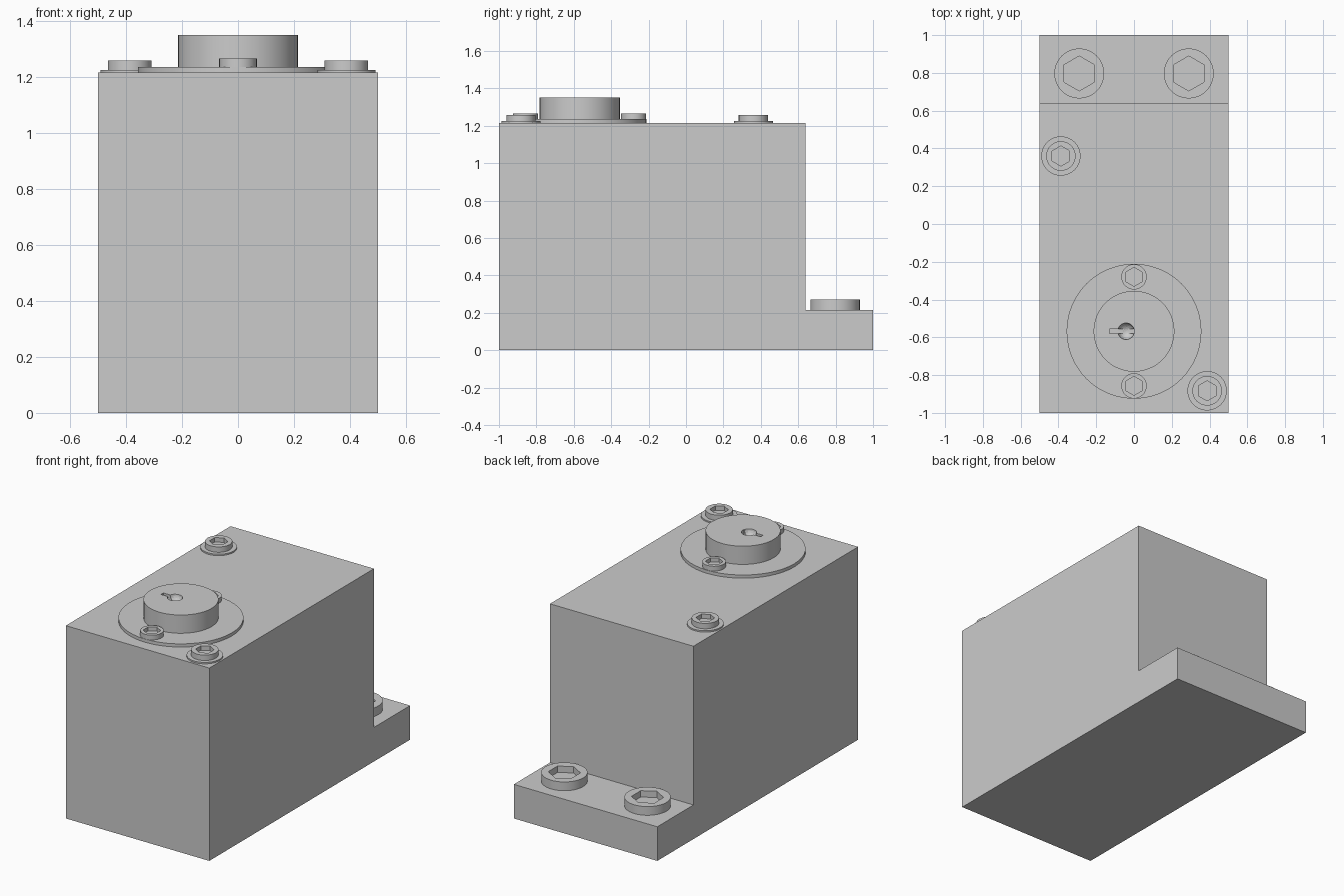
import bpy, bmesh
from math import sin, cos, pi, radians

if "Cube" in bpy.data.objects:
    bpy.data.objects.remove(bpy.data.objects["Cube"])

SEG = 48


def finish(name, bm, smooth=True):
    bmesh.ops.recalc_face_normals(bm, faces=bm.faces)
    me = bpy.data.meshes.new(name)
    bm.to_mesh(me)
    bm.free()
    ob = bpy.data.objects.new(name, me)
    bpy.context.collection.objects.link(ob)
    if smooth:
        bpy.ops.object.select_all(action='DESELECT')
        ob.select_set(True)
        bpy.context.view_layer.objects.active = ob
        bpy.ops.object.shade_smooth_by_angle(angle=radians(25))
    return ob


def hex_radius(r, a):
    # distance to the edge of a hexagon with corners at 30, 90, 150... degrees
    return r * cos(pi / 6) / cos((a - pi / 6) % (pi / 3) - pi / 6)


def loft(name, x, y, rings):
    # rings: (radius, z, is_hexagon), capped at both ends
    bm = bmesh.new()
    loops = []
    for r, z, is_hex in rings:
        loop = []
        for i in range(SEG):
            a = 2 * pi * i / SEG
            d = hex_radius(r, a) if is_hex else r
            loop.append(bm.verts.new((x + d * cos(a), y + d * sin(a), z)))
        loops.append(loop)
    for lo, hi in zip(loops, loops[1:]):
        for i in range(SEG):
            j = (i + 1) % SEG
            bm.faces.new((lo[i], lo[j], hi[j], hi[i]))
    bm.faces.new(loops[0])
    bm.faces.new(loops[-1])
    return finish(name, bm)


def disc(name, x, y, r, z0, z1):
    return loft(name, x, y, [(r, z0, False), (r, z1, False)])


def socket_bolt(name, x, y, r, hex_r, z0, z1, depth):
    return loft(name, x, y, [(r, z0, False), (r, z1, False),
                             (hex_r, z1, True), (hex_r, z1 - depth, True)])


def cut(target, cutter):
    mod = target.modifiers.new("cut", 'BOOLEAN')
    mod.operation = 'DIFFERENCE'
    mod.solver = 'EXACT'
    mod.object = cutter
    bpy.context.view_layer.objects.active = target
    bpy.ops.object.modifier_apply(modifier=mod.name)
    bpy.data.objects.remove(cutter)


# L-shaped body with rear mounting step
profile = [(-1, 0), (1, 0), (1, 0.215), (0.64, 0.215), (0.64, 1.215), (-1, 1.215)]
bm = bmesh.new()
face = bm.faces.new([bm.verts.new((-0.5, y, z)) for y, z in profile])
ext = bmesh.ops.extrude_face_region(bm, geom=[face])
bmesh.ops.translate(bm, vec=(1, 0, 0),
                    verts=[v for v in ext['geom'] if isinstance(v, bmesh.types.BMVert)])
finish("body", bm, smooth=False)

# Large bolts on the rear step
for side, x in (("left", -0.29), ("right", 0.29)):
    socket_bolt("step_bolt_" + side, x, 0.797, 0.132, 0.092, 0.21, 0.27, 0.04)

# Diagonal pair of cover bolts with washers
for side, x, y in (("rear", -0.387, 0.36), ("front", 0.387, -0.883)):
    disc("washer_" + side, x, y, 0.104, 1.21, 1.224)
    socket_bolt("cover_bolt_" + side, x, y, 0.078, 0.053, 1.22, 1.258, 0.028)

# Round flange and its two screws
disc("flange", 0, -0.568, 0.357, 1.21, 1.235)
for side, y in (("rear", -0.28), ("front", -0.857)):
    socket_bolt("flange_screw_" + side, 0, y, 0.067, 0.05, 1.23, 1.265, 0.025)

# Raised hub with a round dimple and narrow slot
hub = disc("hub", 0, -0.568, 0.214, 1.23, 1.35)
bm = bmesh.new()
bmesh.ops.create_uvsphere(bm, u_segments=24, v_segments=12, radius=0.044)
bmesh.ops.translate(bm, vec=(-0.042, -0.568, 1.351), verts=bm.verts)
cut(hub, finish("dimple_cutter", bm, smooth=False))
bm = bmesh.new()
bmesh.ops.create_cube(bm, size=1)
bmesh.ops.scale(bm, vec=(0.134, 0.024, 0.08), verts=bm.verts)
bmesh.ops.translate(bm, vec=(-0.064, -0.568, 1.35), verts=bm.verts)
cut(hub, finish("slot_cutter", bm, smooth=False))
bpy.ops.object.select_all(action='DESELECT')
hub.select_set(True)
bpy.context.view_layer.objects.active = hub
bpy.ops.object.shade_smooth_by_angle(angle=radians(25))
